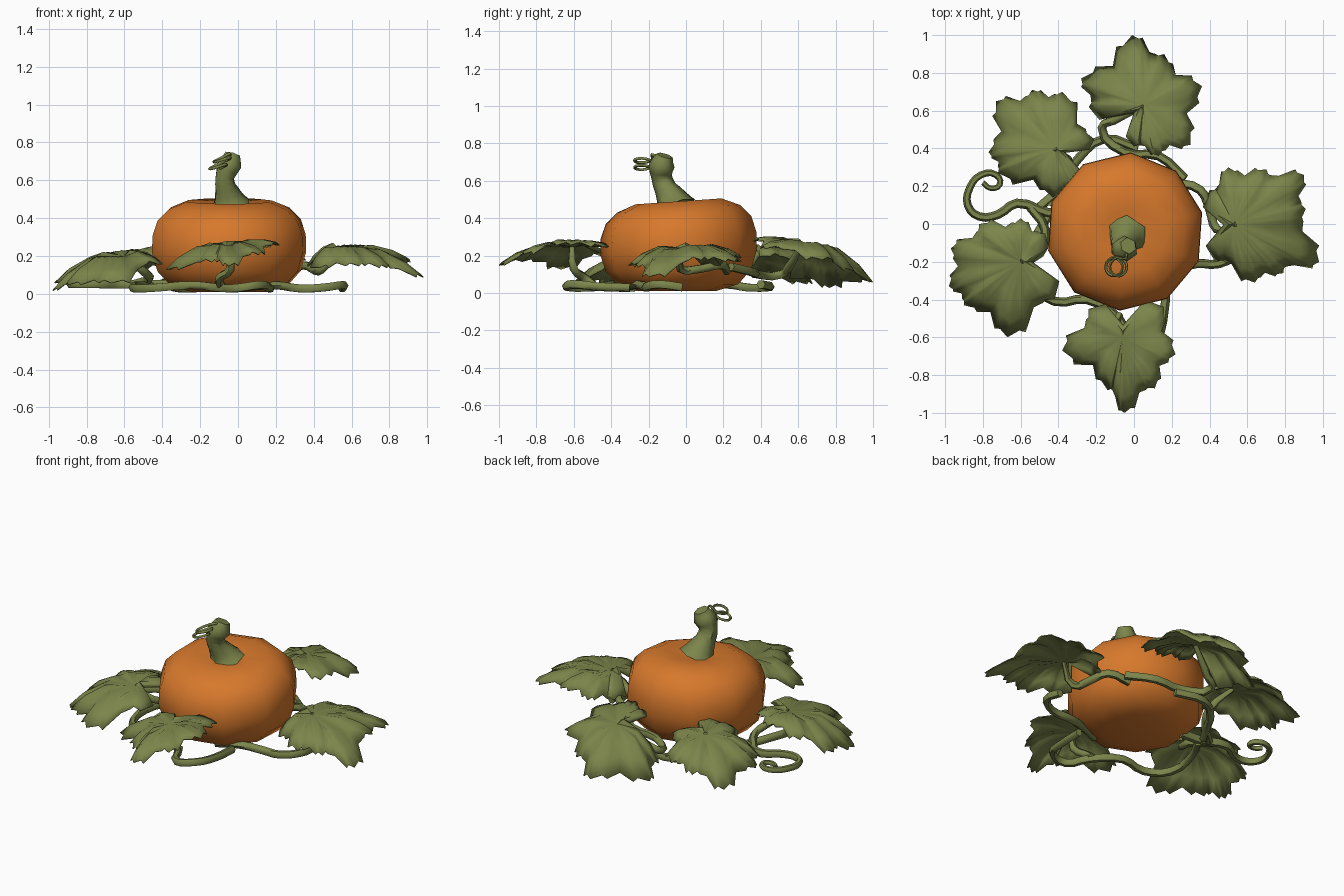
import bpy, bmesh, math
from mathutils import Vector

cube = bpy.data.objects.get("Cube")
if cube:
    bpy.data.objects.remove(cube, do_unlink=True)


def material(name, colour):
    m = bpy.data.materials.new(name)
    m.use_nodes = True
    m.diffuse_color = (*colour, 1)
    m.node_tree.nodes["Principled BSDF"].inputs["Base Color"].default_value = (*colour, 1)
    return m


ORANGE = material("pumpkin orange", (0.68, 0.19, 0.025))
GREEN = material("leaf green", (0.2, 0.235, 0.07))


def select_only(obj):
    bpy.ops.object.select_all(action="DESELECT")
    obj.select_set(True)
    bpy.context.view_layer.objects.active = obj


def add_object(name, data, mat):
    obj = bpy.data.objects.new(name, data)
    bpy.context.collection.objects.link(obj)
    data.materials.append(mat)
    select_only(obj)
    return obj


def smooth(obj, degrees=60):
    select_only(obj)
    bpy.ops.object.shade_smooth_by_angle(angle=math.radians(degrees))


def tube(name, points, radii, steps=3):
    """Bevelled curve through the points; radii is one number or one per point."""
    if isinstance(radii, (int, float)):
        radii = [radii] * len(points)
    curve = bpy.data.curves.new(name, "CURVE")
    curve.dimensions = "3D"
    curve.bevel_depth = 1
    curve.bevel_resolution = 1
    curve.resolution_u = steps
    curve.use_fill_caps = True
    spline = curve.splines.new("BEZIER")
    spline.bezier_points.add(len(points) - 1)
    for bp, co, r in zip(spline.bezier_points, points, radii):
        bp.co = co
        bp.radius = r
        bp.handle_left_type = bp.handle_right_type = "AUTO"
    add_object(name, curve, GREEN)
    bpy.ops.object.convert(target="MESH")
    smooth(bpy.context.object)


def leaf(name, hub, lobes):
    """Lobed leaf: lobes are tip points, counter-clockwise, starting after the notch."""
    hub = Vector(hub)
    polar = []
    for tip in lobes:
        d = Vector(tip) - hub
        a = math.atan2(d.y, d.x)
        while polar and a < polar[-1][0]:
            a += math.tau
        polar.append((a, d.xy.length, tip[2]))
    # Outline between two lobe tips: dip, tooth, valley, tooth, dip
    rays = []
    for (a, r, z), (b, s, w) in zip(polar, polar[1:]):
        gap = min(1, (b - a) / math.radians(65))
        rays.append((a, r, z))
        rays.append((a + (b - a) * 0.17, r * (1 - 0.13 * gap), z + 0.015))
        rays.append((a + (b - a) * 0.27, r * (1 - 0.1 * gap), z))
        rays.append(((a + b) / 2, (r + s) / 2 * (1 - 0.32 * gap), (z + w) / 2 + 0.02))
        rays.append((b - (b - a) * 0.27, s * (1 - 0.1 * gap), w))
        rays.append((b - (b - a) * 0.17, s * (1 - 0.13 * gap), w + 0.015))
    # Notch where the stalk meets the blade
    (a, r, z), (b, s, w) = polar[-1], polar[0]
    b += math.tau
    rays.append((a, r, z))
    rays.append((a + (b - a) * 0.22, r * 0.85, z))
    rays.append(((a + b) / 2, (r + s) * 0.13, hub.z))
    rays.append((b - (b - a) * 0.22, s * 0.85, w))

    bm = bmesh.new()
    centre = bm.verts.new(hub)
    rings = []
    for t, bulge in ((0.5, 0.03), (0.8, 0.02), (1, 0)):
        rings.append([bm.verts.new((hub.x + math.cos(a) * r * t,
                                    hub.y + math.sin(a) * r * t,
                                    hub.z + (z - hub.z) * t * t + bulge))
                      for a, r, z in rays])
    n = len(rays)
    for i in range(n):
        j = (i + 1) % n
        bm.faces.new((centre, rings[0][i], rings[0][j]))
        for inner, outer in zip(rings, rings[1:]):
            bm.faces.new((inner[i], outer[i], outer[j], inner[j]))
    mesh = bpy.data.meshes.new(name)
    bm.to_mesh(mesh)
    bm.free()
    obj = add_object(name, mesh, GREEN)
    smooth(obj)
    thick = obj.modifiers.new("thickness", "SOLIDIFY")
    thick.thickness = 0.006


# Pumpkin body: ten-sided lathe, slightly higher at the back
profile = [(0.2, 0.01), (0.32, 0.045), (0.39, 0.12), (0.42, 0.22), (0.417, 0.31),
           (0.39, 0.39), (0.33, 0.45), (0.23, 0.49), (0.11, 0.475)]
SIDES = 10
bm = bmesh.new()
loops = []
for r, z in profile:
    loop = []
    for i in range(SIDES):
        a = math.tau * i / SIDES + math.radians(14)
        x, y = r * math.cos(a), r * math.sin(a)
        loop.append(bm.verts.new((x - 0.047, y - 0.04, z * (1 + 0.14 * y))))
    loops.append(loop)
for low, high in zip(loops, loops[1:]):
    for i in range(SIDES):
        j = (i + 1) % SIDES
        bm.faces.new((low[i], low[j], high[j], high[i]))
bm.faces.new(loops[0][::-1])
bm.faces.new(loops[-1])
mesh = bpy.data.meshes.new("pumpkin_body")
bm.to_mesh(mesh)
bm.free()
smooth(add_object("pumpkin_body", mesh, ORANGE))

# Stem with flared foot and knobbed end
tube("stem", [(-0.04, -0.06, 0.46), (-0.05, -0.075, 0.5), (-0.065, -0.11, 0.56),
              (-0.07, -0.13, 0.62), (-0.045, -0.13, 0.68), (-0.03, -0.115, 0.735)],
     [0.115, 0.085, 0.06, 0.055, 0.07, 0.045], steps=2)

# Curly tendril hanging from the stem
curl = [(-0.05, -0.13, 0.72)]
for i in range(16):
    a = 1 + i * 0.85
    curl.append((-0.07 - 0.003 * i + 0.05 * math.cos(a), -0.225 + 0.05 * math.sin(a),
                 0.73 - 0.005 * i + 0.02 * math.cos(a)))
tube("stem_tendril", curl, 0.008, steps=2)

# Leaves
leaf("front_leaf", (-0.06, -0.6, 0.25),
     [(-0.24, -0.45, 0.2), (-0.38, -0.67, 0.13), (-0.14, -0.88, 0.17), (-0.05, -1, 0.15),
      (0.11, -0.87, 0.21), (0.22, -0.69, 0.26), (0.16, -0.44, 0.25)])
leaf("left_leaf", (0.53, 0, 0.24),
     [(0.43, -0.2, 0.14), (0.64, -0.31, 0.15), (0.79, -0.26, 0.14), (0.98, -0.2, 0.09),
      (0.91, 0.08, 0.18), (0.9, 0.26, 0.17), (0.7, 0.29, 0.19), (0.5, 0.3, 0.17),
      (0.4, 0.18, 0.15)])
leaf("back_leaf", (0.05, 0.63, 0.26),
     [(0, 0.41, 0.27), (0.13, 0.36, 0.28), (0.3, 0.42, 0.24), (0.36, 0.73, 0.18),
      (0.16, 0.9, 0.12), (-0.01, 1, 0.06), (-0.28, 0.77, 0.03), (-0.24, 0.62, 0.08)])
leaf("right_back_leaf", (-0.42, 0.4, 0.23),
     [(-0.21, 0.45, 0.2), (-0.38, 0.7, 0.15), (-0.54, 0.71, 0.12), (-0.73, 0.65, 0.05),
      (-0.77, 0.38, 0.1), (-0.72, 0.27, 0.12), (-0.43, 0.14, 0.19), (-0.28, 0.18, 0.21)])
leaf("right_front_leaf", (-0.6, -0.2, 0.2),
     [(-0.47, -0.05, 0.2), (-0.6, 0.03, 0.19), (-0.82, 0, 0.15), (-0.97, -0.13, 0.06),
      (-0.98, -0.33, 0.02), (-0.9, -0.43, 0.05), (-0.67, -0.6, 0.06), (-0.42, -0.4, 0.16)])

# Ground runners, undulating a little
VINE = 0.024


def runner(name, path, z=0.036):
    tube(name, [(x, y, z + 0.01 * math.sin(2 * i)) for i, (x, y) in enumerate(path)], VINE)


runner("left_runner", [(0.05, -0.3), (0.2, -0.25), (0.33, -0.21), (0.45, -0.21),
                       (0.55, -0.14), (0.55, -0.02)])
runner("front_runner", [(-0.45, 0.05), (-0.53, -0.1), (-0.54, -0.3), (-0.42, -0.41),
                        (-0.25, -0.4), (-0.08, -0.5), (0, -0.63), (0.11, -0.61),
                        (0.16, -0.46), (0.17, -0.3)])
runner("back_runner", [(-0.45, 0.1), (-0.38, 0.22), (-0.3, 0.34), (-0.16, 0.45), (0.02, 0.4)])

# Runner ending in a coil
coil_path = [(-0.32, 0.05), (-0.46, 0.06), (-0.62, 0.11), (-0.72, 0.05), (-0.82, 0.04),
             (-0.88, 0.1), (-0.87, 0.19), (-0.81, 0.26), (-0.73, 0.26), (-0.71, 0.21),
             (-0.76, 0.19), (-0.8, 0.22)]
tube("coil_runner", [(x, y, 0.05) for x, y in coil_path],
     [VINE * (1.15 - 0.055 * i) for i in range(len(coil_path))])

# Leaf stalks
STALKS = {
    "front_stalk": [(-0.08, -0.48, 0.03), (-0.1, -0.54, 0.08), (-0.04, -0.6, 0.13),
                    (-0.06, -0.61, 0.25)],
    "left_stalk": [(0.22, 0.22, 0.12), (0.35, 0.18, 0.15), (0.4, 0.08, 0.13),
                   (0.44, -0.03, 0.13), (0.54, 0, 0.24)],
    "back_stalk": [(0.27, 0.24, 0.14), (0.13, 0.36, 0.11), (-0.05, 0.38, 0.1),
                   (-0.17, 0.51, 0.1), (-0.1, 0.55, 0.14), (0.05, 0.62, 0.26)],
    "right_back_stalk": [(-0.5, 0.09, 0.04), (-0.38, 0.2, 0.06), (-0.33, 0.3, 0.11),
                         (-0.42, 0.4, 0.23)],
    "right_front_stalk": [(-0.55, 0.09, 0.05), (-0.47, -0.03, 0.08), (-0.5, -0.16, 0.12),
                          (-0.6, -0.2, 0.2)],
}
for name, path in STALKS.items():
    tube(name, path, [VINE] * (len(path) - 1) + [0.014])
